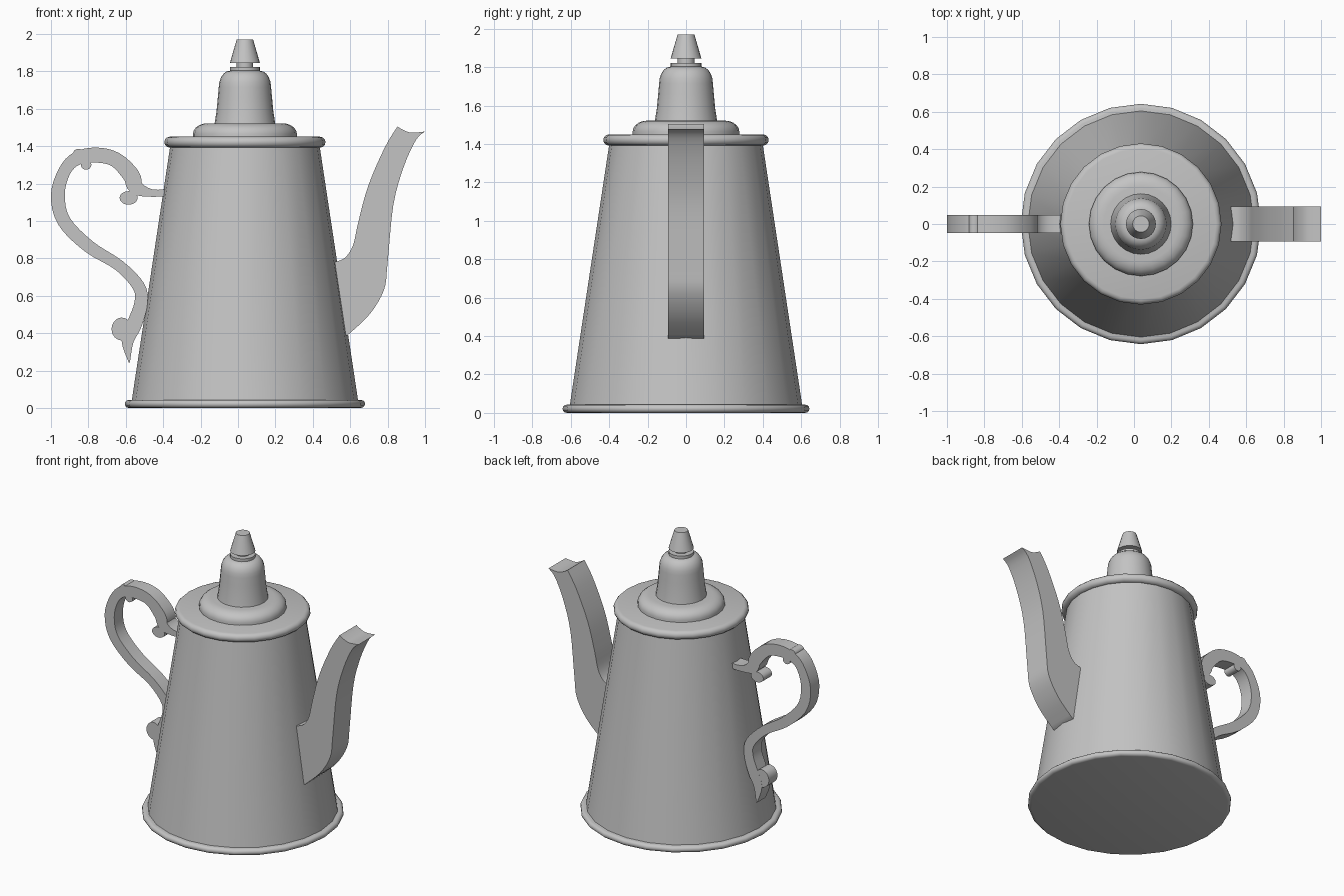
import bpy, bmesh, math
from mathutils import Vector

if "Cube" in bpy.data.objects:
    bpy.data.objects.remove(bpy.data.objects["Cube"], do_unlink=True)

AXIS_X = 0.037   # the pot's axis of revolution
SIDES = 24

grey = bpy.data.materials.new("plain grey metal")
grey.use_nodes = True
colour = (0.55, 0.55, 0.55, 1.0)
grey.diffuse_color = colour
grey.node_tree.nodes["Principled BSDF"].inputs["Base Color"].default_value = colour


def finish(name, bm, angle):
    """Turn a bmesh into a smooth-shaded object."""
    bmesh.ops.remove_doubles(bm, verts=bm.verts, dist=0.0005)
    bmesh.ops.recalc_face_normals(bm, faces=bm.faces)
    mesh = bpy.data.meshes.new(name)
    bm.to_mesh(mesh)
    bm.free()
    mesh.materials.append(grey)
    obj = bpy.data.objects.new(name, mesh)
    bpy.context.collection.objects.link(obj)
    bpy.ops.object.select_all(action='DESELECT')
    obj.select_set(True)
    bpy.context.view_layer.objects.active = obj
    bpy.ops.object.shade_smooth_by_angle(angle=math.radians(angle))


def arc(x, z, rx, rz, start, end, steps=5):
    """Points along part of an ellipse, angles in degrees."""
    angles = [math.radians(start + (end - start) * i / steps) for i in range(steps + 1)]
    return [(x + rx * math.cos(a), z + rz * math.sin(a)) for a in angles]


def spline(points, steps=4):
    """Catmull-Rom curve through points of any dimension."""
    p = [Vector(q) for q in points]
    p = [p[0]] + p + [p[-1]]
    out = []
    for a, b, c, d in zip(p, p[1:], p[2:], p[3:]):
        for i in range(steps):
            t = i / steps
            out.append(0.5 * (2 * b + (c - a) * t + (2 * a - 5 * b + 4 * c - d) * t * t
                              + (3 * b - a - 3 * c + d) * t ** 3))
    return out + [p[-1]]


def lathe(name, profile):
    """Spin a (radius, z) profile round the pot's axis, closed on the axis."""
    bm = bmesh.new()
    points = [(0, profile[0][1])] + profile + [(0, profile[-1][1])]
    verts = [bm.verts.new((AXIS_X + r, 0, z)) for r, z in points]
    edges = [bm.edges.new(pair) for pair in zip(verts, verts[1:])]
    bmesh.ops.spin(bm, geom=verts + edges, cent=(AXIS_X, 0, 0), axis=(0, 0, 1),
                   angle=math.tau, steps=SIDES)
    finish(name, bm, 50)


def plate(name, outline, half_width):
    """Extrude a closed (x, z) outline across the pot's width."""
    bm = bmesh.new()
    face = bm.faces.new([bm.verts.new((x, -half_width, z)) for x, z in outline])
    ext = bmesh.ops.extrude_face_region(bm, geom=[face])
    moved = [g for g in ext["geom"] if isinstance(g, bmesh.types.BMVert)]
    bmesh.ops.translate(bm, verts=moved, vec=(0, 2 * half_width, 0))
    bmesh.ops.holes_fill(bm, edges=bm.edges, sides=0)
    finish(name, bm, 35)


def ribbon(path):
    """Outline of a strap following (x, z, half thickness) points."""
    pts = spline(path)
    left, right = [], []
    for i, p in enumerate(pts):
        along = (pts[min(i + 1, len(pts) - 1)] - pts[max(i - 1, 0)]).xy.normalized()
        side = Vector((-along.y, along.x)) * p.z
        left.append(p.xy + side)
        right.append(p.xy - side)
    return left + right[::-1]


# Pot: tapered wall with rolled rims
lathe("pot_body", [(0.608, 0.02), (0.398, 1.41)])
lathe("base_rim", arc(0.62, 0.0215, 0.0225, 0.0215, -90, 90, 6))
lathe("top_rim", arc(0.402, 1.421, 0.029, 0.029, -90, 90, 6))

# Lid: low dome, bell, collar and tapered finial
lathe("lid_dome", [(0.278, 1.44)] + arc(0.2, 1.465, 0.078, 0.057, 0, 90))
lathe("lid_bell", [(0.163, 1.515), (0.152, 1.585), (0.145, 1.66)]
      + arc(0.08, 1.715, 0.06, 0.088, 0, 90))
lathe("finial_collar", [(0.08, 1.8), (0.08, 1.823)])
lathe("finial_neck", [(0.044, 1.815), (0.044, 1.85)])
lathe("finial_knob", [(0.08, 1.845), (0.044, 1.97)])

# Spout: swept prism with a scooped lip, its root sunk into the wall
spout_back = spline([(0.853, 1.505), (0.785, 1.393), (0.697, 1.19), (0.644, 0.997),
                     (0.615, 0.87), (0.574, 0.805), (0.527, 0.783)])
spout_front = spline([(0.585, 0.388), (0.703, 0.5), (0.78, 0.63), (0.799, 0.767),
                      (0.83, 1.082), (0.885, 1.286), (0.95, 1.43), (1.0, 1.478)])
spout_lip = spline([(1.0, 1.478), (0.927, 1.472), (0.88, 1.488), (0.853, 1.505)])
plate("spout", spout_back + [(0.44, 0.765), (0.5, 0.37)] + spout_front[:-1] + spout_lip[:-1],
      0.094)

# Handle: S-shaped strap tapering to a point at the foot
plate("handle_strap", ribbon([
    (-0.33, 1.154, 0.02), (-0.46, 1.149, 0.02), (-0.545, 1.18, 0.04), (-0.572, 1.245, 0.045),
    (-0.655, 1.328, 0.04), (-0.759, 1.352, 0.04), (-0.86, 1.335, 0.036),
    (-0.927, 1.267, 0.033), (-0.963, 1.14, 0.037), (-0.93, 0.998, 0.036),
    (-0.797, 0.863, 0.034), (-0.636, 0.762, 0.03), (-0.531, 0.65, 0.033),
    (-0.519, 0.56, 0.035), (-0.553, 0.45, 0.04), (-0.59, 0.36, 0.033),
    (-0.581, 0.243, 0.003)]), 0.048)

# Scrolled ends and small beads along the strap
for name, x, z, rx, rz in [("lower_scroll", -0.622, 0.422, 0.054, 0.061),
                           ("upper_scroll", -0.585, 1.123, 0.048, 0.036),
                           ("inner_bead", -0.812, 1.3, 0.028, 0.026),
                           ("outer_bead", -0.852, 1.36, 0.03, 0.025)]:
    plate(name, arc(x, z, rx, rz, 0, 345, 23), 0.0475)
